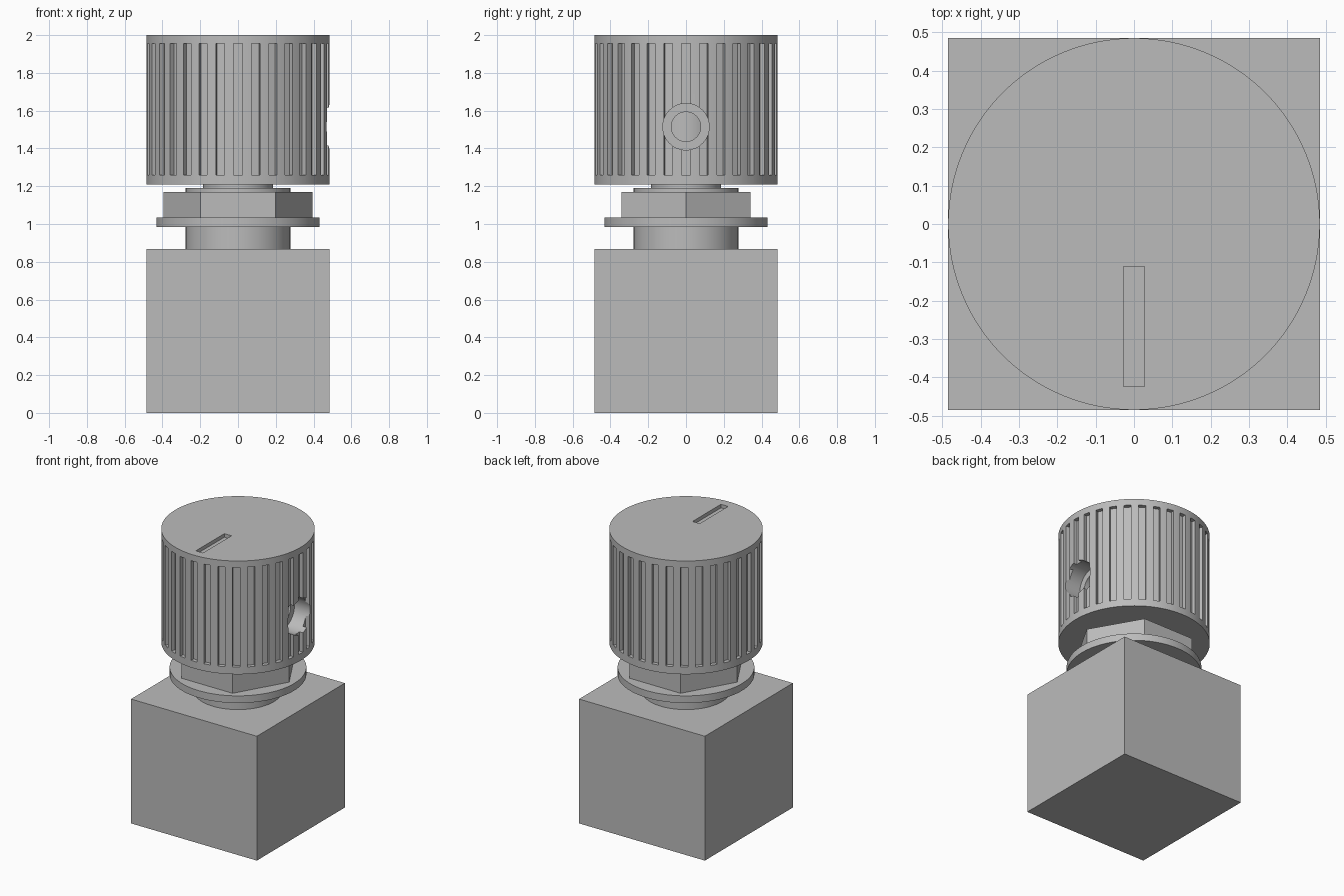
import bpy
import bmesh
from math import cos, sin, pi, radians
from mathutils import Matrix, Vector

cube = bpy.data.objects.get("Cube")
if cube:
    bpy.data.objects.remove(cube, do_unlink=True)

GREY = (0.5, 0.5, 0.5, 1)
mat = bpy.data.materials.new("plain grey")
mat.use_nodes = True
mat.diffuse_color = GREY
mat.node_tree.nodes["Principled BSDF"].inputs["Base Color"].default_value = GREY


def make_object(name, bm):
    mesh = bpy.data.meshes.new(name)
    bm.to_mesh(mesh)
    bm.free()
    mesh.materials.append(mat)
    obj = bpy.data.objects.new(name, mesh)
    bpy.context.collection.objects.link(obj)
    return obj


def activate(obj):
    bpy.ops.object.select_all(action="DESELECT")
    obj.select_set(True)
    bpy.context.view_layer.objects.active = obj


def smooth(obj):
    activate(obj)
    bpy.ops.object.shade_smooth_by_angle(angle=radians(20))


def add_box(bm, size, centre, turn=0):
    place = (Matrix.Rotation(turn, 4, "Z") @ Matrix.Translation(centre)
             @ Matrix.Diagonal((*size, 1)))
    bmesh.ops.create_cube(bm, size=1, matrix=place)


def cylinder(name, radius, low, high, sides=96):
    bm = bmesh.new()
    bmesh.ops.create_cone(bm, cap_ends=True, segments=sides, radius1=radius,
                          radius2=radius, depth=high - low,
                          matrix=Matrix.Translation((0, 0, (low + high) / 2)))
    return make_object(name, bm)


def side_drill(name, radius, x_from, x_to, height):
    obj = cylinder(name, radius, x_from, x_to, 48)
    obj.data.transform(Matrix.Translation((0, 0, height))
                       @ Matrix.Rotation(pi / 2, 4, "Y"))
    return obj


def cut(target, cutter):
    cutter.hide_render = True
    mod = target.modifiers.new("cut", "BOOLEAN")
    mod.operation = "DIFFERENCE"
    mod.solver = "EXACT"
    mod.object = cutter
    activate(target)
    bpy.ops.object.modifier_apply(modifier=mod.name)
    bpy.data.objects.remove(cutter, do_unlink=True)


# Square housing
bm = bmesh.new()
add_box(bm, (0.97, 0.97, 0.867), (0, 0, 0.4335))
make_object("housing", bm)

# Threaded bushing, washer, hexagonal nut and shaft
for name, radius, low, high in (
        ("bushing", 0.277, 0.867, 1.19),
        ("washer", 0.432, 0.985, 1.035),
        ("shaft", 0.185, 1.19, 1.9)):
    smooth(cylinder(name, radius, low, high))

bm = bmesh.new()
corners = [bm.verts.new((0.395 * cos(i * pi / 3), 0.395 * sin(i * pi / 3), 1.035))
           for i in range(6)]
face = bm.faces.new(corners)
top = bmesh.ops.extrude_face_region(bm, geom=[face])
bmesh.ops.translate(bm, vec=Vector((0, 0, 0.135)),
                    verts=[g for g in top["geom"] if isinstance(g, bmesh.types.BMVert)])
bmesh.ops.recalc_face_normals(bm, faces=bm.faces)
make_object("hex_nut", bm)

# Knob body
KNOB_R = 0.485
knob = cylinder("knob", KNOB_R, 1.21, 2.0, 128)

# Grip flutes around the knob
FLUTES = 32
DEPTH = 0.028
bm = bmesh.new()
for i in range(FLUTES):
    add_box(bm, (DEPTH + 0.05, 0.046, 0.695),
            (KNOB_R - DEPTH / 2 + 0.025, 0, 1.6075), i * 2 * pi / FLUTES)
cut(knob, make_object("flute_cutter", bm))

# Pointer slot in the top
bm = bmesh.new()
add_box(bm, (0.055, 0.313, 0.05), (0, -0.268, 2.0))
cut(knob, make_object("slot_cutter", bm))

# Stepped set screw hole on the left side
cut(knob, side_drill("counterbore_cutter", 0.123, 0.35, 0.6, 1.515))
cut(knob, side_drill("screw_hole_cutter", 0.078, 0.1, 0.5, 1.515))
smooth(knob)
